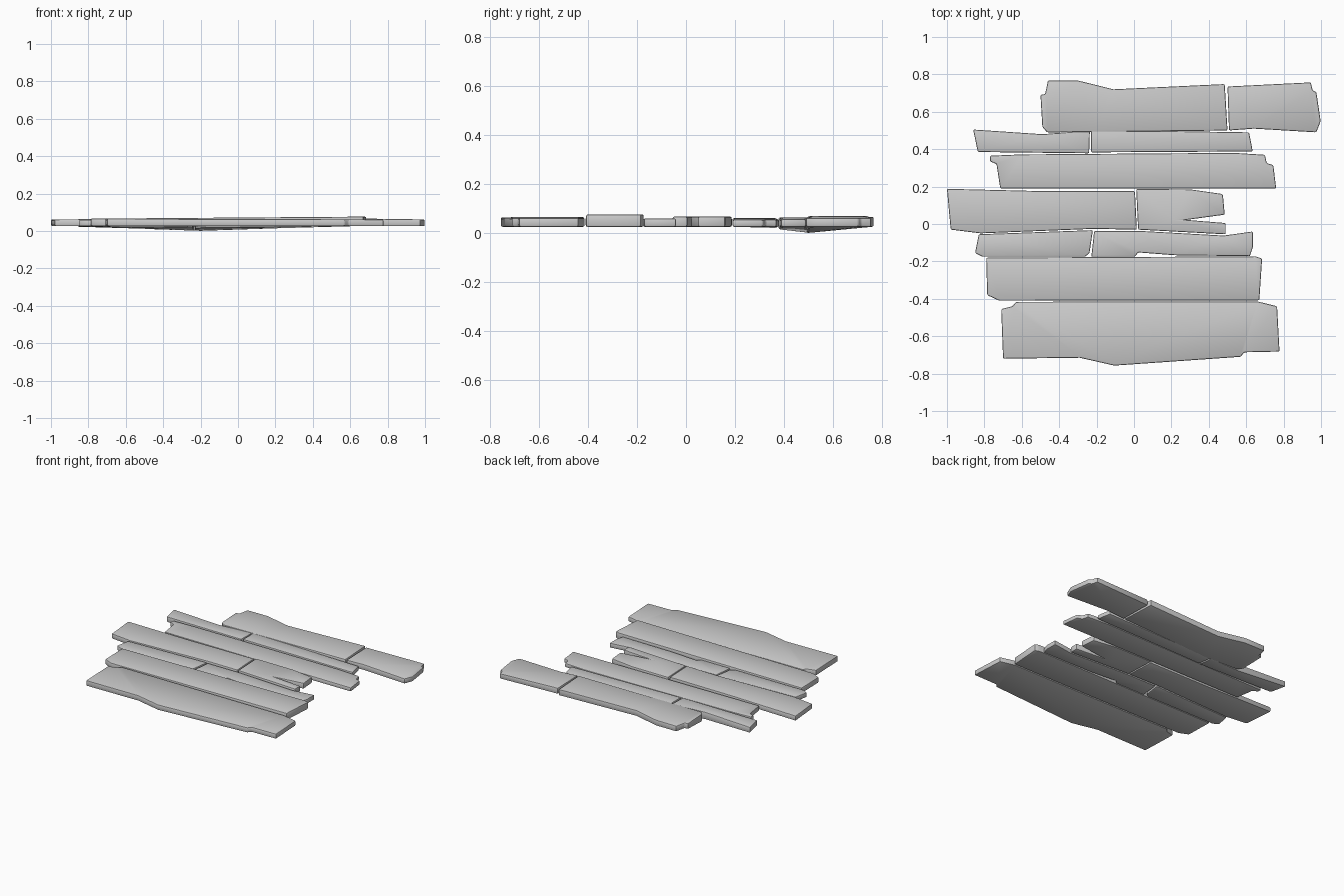
import bpy, bmesh

if "Cube" in bpy.data.objects:
    bpy.data.objects.remove(bpy.data.objects["Cube"])

BASE = 0.026   # underside height of the boards


def sag(x, y):
    """Underside bulge below the two rear rows, deepest near (-0.2, 0.5)."""
    return 0.026 * max(0, 1 - abs(x + 0.2) / 0.75) * max(0, 1 - abs(y - 0.497) / 0.2)


def plank(name, outline, z_left, z_right=None):
    """Board from a plan outline, with a top sloping from left to right."""
    z_right = z_left if z_right is None else z_right
    xs = [p[0] for p in outline]
    x0, x1 = min(xs), max(xs)
    bm = bmesh.new()
    top = [bm.verts.new((x, y, z_left + (z_right - z_left) * (x - x0) / (x1 - x0)))
           for x, y in outline]
    low = [bm.verts.new((x, y, BASE - sag(x, y))) for x, y in outline]
    bm.faces.new(top)
    bm.faces.new(low[::-1])
    n = len(outline)
    for i in range(n):
        j = (i + 1) % n
        bm.faces.new((top[i], low[i], low[j], top[j]))
    bmesh.ops.recalc_face_normals(bm, faces=bm.faces)
    # chamfer the rims and corners
    sharp = [e for e in bm.edges if e.calc_face_angle(0) > 0.6]
    bmesh.ops.bevel(bm, geom=sharp, offset=0.007, segments=2, profile=0.5,
                    affect='EDGES', clamp_overlap=True)
    bmesh.ops.triangulate(bm, faces=[f for f in bm.faces if len(f.verts) > 4])
    me = bpy.data.meshes.new(name)
    bm.to_mesh(me)
    bm.free()
    ob = bpy.data.objects.new(name, me)
    bpy.context.collection.objects.link(ob)
    ob.select_set(True)
    bpy.context.view_layer.objects.active = ob


# rear row
plank("plank_rear_left", [(-.5, .69), (-.475, .695), (-.46, .767), (-.3, .767), (-.11, .72),
      (.485, .748), (.5, .5), (-.2, .492), (-.465, .49), (-.49, .52)], .066, .07)
plank("plank_rear_right", [(.5, .735), (.945, .757), (.955, .715), (.975, .705),
      (.998, .55), (.975, .49), (.64, .51), (.508, .5)], .069, .062)
# second row
plank("plank_second_left", [(-.86, .505), (-.49, .48), (-.236, .5), (-.24, .378),
      (-.835, .385)], .064)
plank("plank_second_right", [(-.23, .503), (.615, .49), (.635, .388), (-.23, .383)], .065, .057)
# third row
plank("plank_third", [(-.77, .365), (-.6, .372), (.535, .38), (.7, .37), (.71, .325),
      (.745, .315), (.76, .19), (-.715, .19), (-.735, .32), (-.77, .335)], .062, .055)
# fourth row, the right board has a split end
plank("plank_fourth_left", [(-1, .188), (-.5, .176), (.005, .176), (.015, -.03),
      (-.22, -.026), (-.82, -.05), (-.98, -.03)], .062, .068)
plank("plank_fourth_right", [(.012, .187), (.3, .185), (.475, .16), (.485, .05),
      (.28, .022), (.49, .005), (.49, -.055), (.022, -.03)], .068)
# fifth row
plank("plank_fifth_left", [(-.83, -.055), (-.22, -.033), (-.238, -.155), (-.262, -.175),
      (-.81, -.175), (-.85, -.155)], .06)
plank("plank_fifth_right", [(-.213, -.037), (.03, -.037), (.48, -.062), (.635, -.04),
      (.635, -.125), (.62, -.172), (.22, -.167), (.022, -.152), (.005, -.175),
      (-.228, -.175)], .06)
# sixth row
plank("plank_sixth", [(-.79, -.18), (.65, -.173), (.685, -.185), (.67, -.408),
      (-.72, -.41), (-.785, -.38)], .066, .077)
# front row
plank("plank_front", [(-.71, -.455), (-.65, -.44), (-.63, -.416), (.66, -.414),
      (.765, -.44), (.778, -.682), (.59, -.686), (.57, -.71), (-.105, -.757),
      (-.29, -.715), (-.7, -.72)], .066, .062)

bpy.ops.object.shade_smooth_by_angle(angle=0.6)
